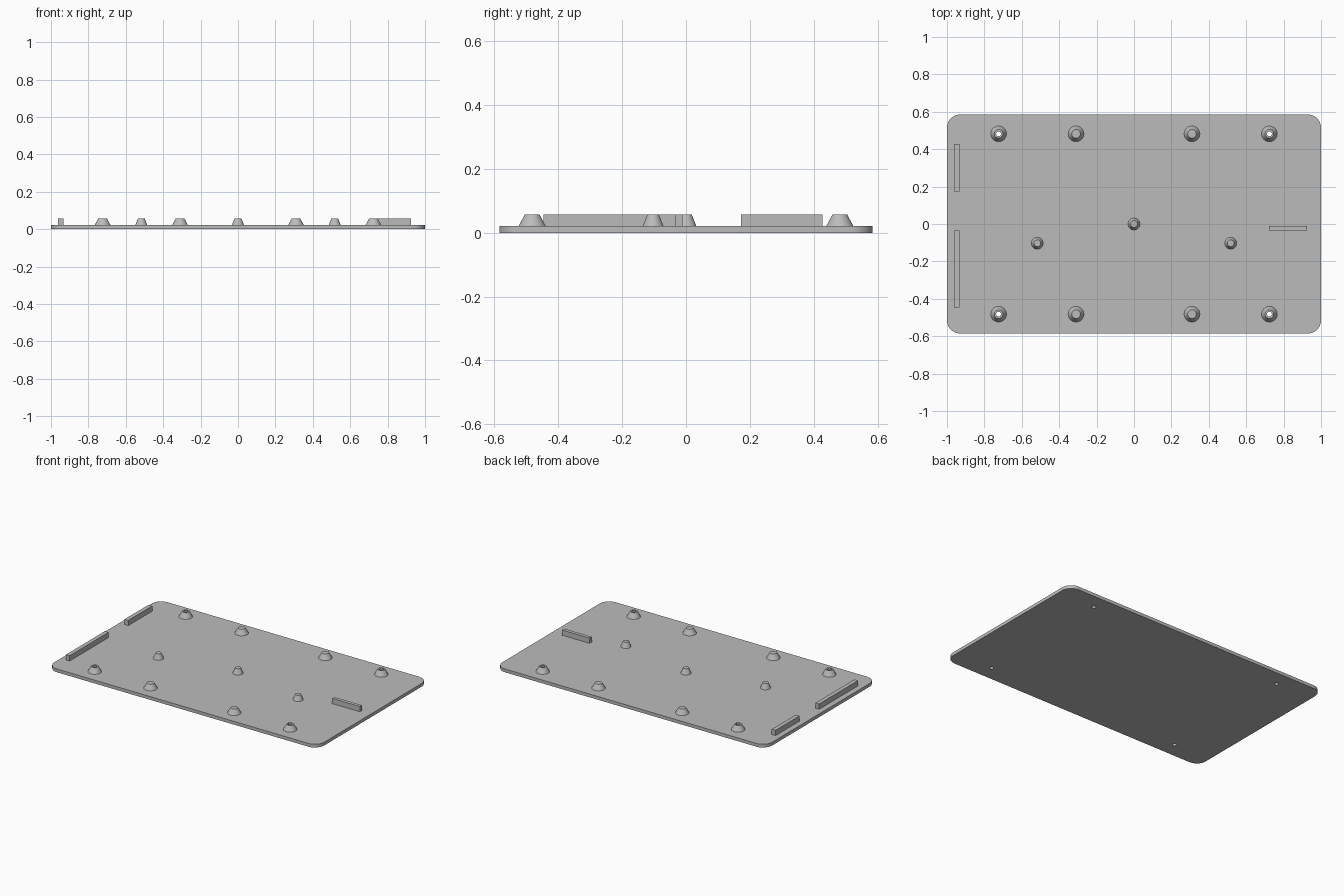
import bpy, bmesh
from math import radians

cube = bpy.data.objects.get("Cube")
if cube:
    bpy.data.objects.remove(cube, do_unlink=True)

GREY = (0.5, 0.5, 0.5, 1)
mat = bpy.data.materials.new("plain grey")
mat.use_nodes = True
mat.diffuse_color = GREY
mat.node_tree.nodes["Principled BSDF"].inputs["Base Color"].default_value = GREY

PLATE_TOP, TOP = 0.022, 0.057


def finish(obj, name):
    obj.name = name
    obj.data.materials.append(mat)
    bpy.ops.object.select_all(action='DESELECT')
    obj.select_set(True)
    bpy.context.view_layer.objects.active = obj
    bpy.ops.object.shade_smooth_by_angle(angle=radians(30))
    return obj


def box(name, x0, x1, y0, y1, z0, z1, corner=0):
    bpy.ops.mesh.primitive_cube_add(
        size=1, location=((x0 + x1) / 2, (y0 + y1) / 2, (z0 + z1) / 2))
    obj = bpy.context.object
    obj.scale = (x1 - x0, y1 - y0, z1 - z0)
    bpy.ops.object.transform_apply(location=False, rotation=False, scale=True)
    if corner:
        # round the vertical edges
        bm = bmesh.new()
        bm.from_mesh(obj.data)
        upright = [e for e in bm.edges
                   if abs(e.verts[0].co.z - e.verts[1].co.z) > 0.001]
        bmesh.ops.bevel(bm, geom=upright, offset=corner, segments=10,
                        profile=0.5, affect='EDGES')
        bm.to_mesh(obj.data)
        bm.free()
    return finish(obj, name)


def peg(name, x, y, base, top):
    bpy.ops.mesh.primitive_cone_add(
        vertices=32, radius1=base, radius2=top, depth=TOP - PLATE_TOP,
        location=(x, y, (TOP + PLATE_TOP) / 2))
    return finish(bpy.context.object, name)


def drill(obj, cutter):
    mod = obj.modifiers.new("screw hole", 'BOOLEAN')
    mod.operation = 'DIFFERENCE'
    mod.solver = 'EXACT'
    mod.object = cutter


# Base plate with rounded corners
plate = box("base_plate", -1, 1, -0.585, 0.585, 0, PLATE_TOP, corner=0.07)

# Tapered standoffs along the front and back; the outer ones have screw holes
for sy, row in ((-1, "front"), (1, "back")):
    for sx, side in ((-1, "right"), (1, "left")):
        y = sy * 0.482
        peg(f"{row}_{side}_inner_standoff", sx * 0.31, y, 0.042, 0.023)
        outer = peg(f"{row}_{side}_outer_standoff", sx * 0.724, y, 0.042, 0.023)
        bpy.ops.mesh.primitive_cylinder_add(
            vertices=24, radius=0.013, depth=0.3, location=(sx * 0.724, y, 0))
        cutter = bpy.context.object
        cutter.name = f"{row}_{side}_hole_cutter"
        cutter.hide_render = True
        cutter.display_type = 'WIRE'
        cutter.hide_set(True)
        drill(plate, cutter)
        drill(outer, cutter)

# Small support pegs
for name, x, y in (("centre_peg", 0, 0), ("right_peg", -0.517, -0.103),
                   ("left_peg", 0.517, -0.103)):
    peg(name, x, y, 0.032, 0.018)

# Locating ribs
box("right_back_rib", -0.962, -0.934, 0.173, 0.427, PLATE_TOP, TOP)
box("right_front_rib", -0.962, -0.934, -0.447, -0.034, PLATE_TOP, TOP)
box("left_rib", 0.722, 0.926, -0.034, -0.011, PLATE_TOP, TOP)
